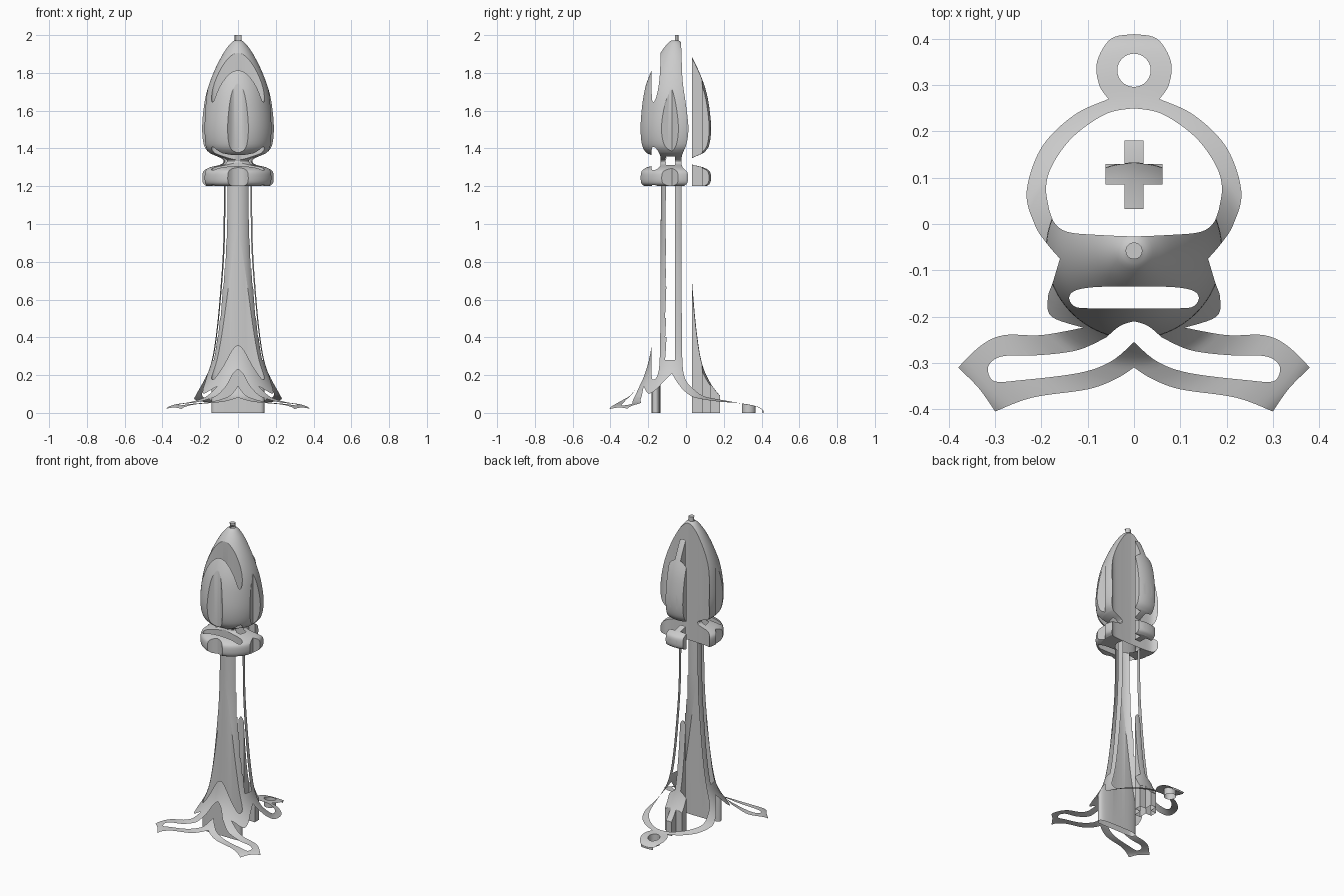
import bpy, bmesh, math

if "Cube" in bpy.data.objects:
    bpy.data.objects.remove(bpy.data.objects["Cube"])

AXIS_Y = -0.058          # turning axis of the lathe form
SEGS = 96


def smooth(pts, n=6):
    """Smooth run through a few points."""
    p = [pts[0]] + pts + [pts[-1]]
    out = []
    for i in range(1, len(p) - 2):
        a, b, c, d = p[i - 1:i + 3]
        for k in range(n):
            t = k / n
            out.append(tuple(0.5 * (2 * b[j] + (c[j] - a[j]) * t
                       + (2 * a[j] - 5 * b[j] + 4 * c[j] - d[j]) * t * t
                       + (3 * b[j] - a[j] - 3 * c[j] + d[j]) * t ** 3) for j in (0, 1)))
    return out + [tuple(pts[-1])]


def outline(*runs):
    """Right half as smooth runs meeting at corners, mirrored to a closed loop."""
    half = []
    for r in runs:
        half += smooth(r)[(1 if half else 0):]
    return half + [(-x, y) for x, y in reversed(half[1:-1])]


# Plan of the symbol: outer edge, holes and the free cross
body = outline(
    [(0, .41), (.05, .40), (.08, .35), (.075, .30), (.055, .27)],
    [(.055, .27), (.13, .235), (.20, .165), (.232, .07), (.215, 0), (.19, -.04), (.16, -.075)],
    [(.16, -.075), (.175, -.125), (.186, -.16), (.178, -.20), (.11, -.224)],
    [(.11, -.224), (.20, -.24), (.28, -.24), (.33, -.262), (.38, -.31)],
    [(.38, -.31), (.335, -.355), (.30, -.405)],
    [(.30, -.405), (.22, -.375), (.10, -.357), (.04, -.335), (0, -.31)])
body_hole = outline(
    [(0, .25), (.06, .238), (.13, .19), (.175, .13), (.19, .08), (.183, .03)],
    [(.183, .03), (.17, 0), (.14, -.018), (.07, -.024), (0, -.027)])
foot_hole = outline(
    [(0, -.21), (.03, -.22), (.06, -.245)],
    [(.06, -.245), (.12, -.272), (.20, -.283), (.28, -.285), (.31, -.30), (.315, -.32),
     (.30, -.34), (.25, -.338), (.12, -.322), (.05, -.297), (0, -.255)])
slot = outline([(0, -.135), (.08, -.136), (.125, -.143), (.14, -.158),
                (.13, -.177), (.10, -.182), (0, -.182)])
eye = [(.036 * math.cos(a * math.tau / 32), .332 + .036 * math.sin(a * math.tau / 32))
       for a in range(32)]
cross_r = [(.02, .18), (.02, .13), (.062, .13), (.062, .085), (.02, .085), (.02, .032)]
cross = cross_r + [(-x, y) for x, y in reversed(cross_r)]


def symbol_prism():
    cu = bpy.data.curves.new("symbol_cutter", 'CURVE')
    cu.dimensions, cu.fill_mode, cu.extrude = '2D', 'BOTH', 1.2
    for loop in (body, body_hole, foot_hole, slot, eye, cross):
        s = cu.splines.new('POLY')
        s.points.add(len(loop) - 1)
        for p, (x, y) in zip(s.points, loop):
            p.co = (x, y, 0, 1)
        s.use_cyclic_u = True
    ob = bpy.data.objects.new("symbol_cutter", cu)
    bpy.context.collection.objects.link(ob)
    ob.location.z = 1.0
    bpy.context.view_layer.update()
    bpy.context.view_layer.objects.active = ob
    ob.select_set(True)
    bpy.ops.object.convert(target='MESH')
    ob = bpy.context.object
    bm = bmesh.new()
    bm.from_mesh(ob.data)
    bmesh.ops.remove_doubles(bm, verts=bm.verts, dist=1e-5)
    bmesh.ops.recalc_face_normals(bm, faces=bm.faces)
    bm.to_mesh(ob.data)
    bm.free()
    ob.select_set(False)
    ob.hide_render = True
    return ob


def lathe(name, profile):
    """Closed solid turned about the vertical axis."""
    bm = bmesh.new()
    rings = []
    for r, z in profile:
        rings.append([bm.verts.new((r * math.cos(a * math.tau / SEGS),
                                    AXIS_Y + r * math.sin(a * math.tau / SEGS), z))
                      for a in range(SEGS)])
    for lo, hi in zip(rings, rings[1:]):
        for i in range(SEGS):
            j = (i + 1) % SEGS
            bm.faces.new((lo[i], lo[j], hi[j], hi[i]))
    bm.faces.new(rings[0][::-1])
    bm.faces.new(rings[-1])
    bmesh.ops.recalc_face_normals(bm, faces=bm.faces)
    me = bpy.data.meshes.new(name)
    bm.to_mesh(me)
    bm.free()
    ob = bpy.data.objects.new(name, me)
    bpy.context.collection.objects.link(ob)
    return ob


def near_profile(r, z, profile, tol=.004):
    for (r0, z0), (r1, z1) in zip(profile, profile[1:]):
        dr, dz = r1 - r0, z1 - z0
        t = max(0, min(1, ((r - r0) * dr + (z - z0) * dz) / (dr * dr + dz * dz)))
        if math.hypot(r - r0 - t * dr, z - z0 - t * dz) < tol:
            return True
    return False


def trim(ob, cutter, drop):
    """Keep only what lies inside the symbol, then drop unwanted faces."""
    m = ob.modifiers.new("trim", 'BOOLEAN')
    m.operation, m.solver, m.object = 'INTERSECT', 'EXACT', cutter
    bpy.context.view_layer.objects.active = ob
    ob.select_set(True)
    bpy.ops.object.modifier_apply(modifier=m.name)
    bm = bmesh.new()
    bm.from_mesh(ob.data)
    bad = [f for f in bm.faces if drop(f, f.calc_center_median())]
    bmesh.ops.delete(bm, geom=bad, context='FACES')
    bm.to_mesh(ob.data)
    bm.free()
    bpy.ops.object.shade_smooth_by_angle(angle=math.radians(30))
    ob.select_set(False)


# Flared base and column
stem_profile = [(.475, 0)] + smooth(
    [(.465, .015), (.44, .032), (.39, .045), (.32, .055), (.27, .073), (.23, .10), (.175, .18),
     (.138, .28), (.112, .45), (.092, .67), (.080, .85), (.076, 1.0), (.074, 1.2)], 4)

# Collar, neck, pointed head and small tip
head_profile = ([(.074, 1.2)] + smooth([(.165, 1.2), (.185, 1.215), (.19, 1.245), (.183, 1.28), (.15, 1.30)], 4)
                + smooth([(.10, 1.312), (.08, 1.322), (.078, 1.34), (.11, 1.358)], 3)
                + smooth([(.15, 1.375), (.178, 1.41), (.19, 1.48), (.187, 1.57), (.168, 1.69),
                          (.13, 1.80), (.08, 1.90), (.04, 1.955), (.018, 1.972)], 4)
                + [(.018, 2.0)])


def side_gap(c):
    return -.107 < c.y < AXIS_Y


def drop_stem(f, c):
    if abs(f.normal.z) > .99 and (c.z < .001 or c.z > 1.199):
        return True
    if near_profile(math.hypot(c.x, c.y - AXIS_Y), c.z, stem_profile):
        return c.z > .29 and side_gap(c)       # open strips on the column sides
    # only the walls of cross, slot and eye reach the ground
    in_cross = abs(c.x) < .065 and .03 < c.y < .182
    in_slot = abs(c.x) < .142 and -.184 < c.y < -.133
    in_eye = math.hypot(c.x, c.y - .332) < .038
    return not (in_cross or in_slot or in_eye)


def drop_head(f, c):
    r = math.hypot(c.x, c.y - AXIS_Y)
    if c.z < 1.201 and r < .074:
        return True
    if 1.30 < c.z < 1.36 and r < .12 and side_gap(c):
        return True
    return c.z > 1.972 and c.y < AXIS_Y and abs(f.normal.z) < .5


cutter = symbol_prism()
trim(lathe("base_and_column", stem_profile), cutter, drop_stem)
trim(lathe("collar_and_head", head_profile), cutter, drop_head)
bpy.data.objects.remove(cutter)
